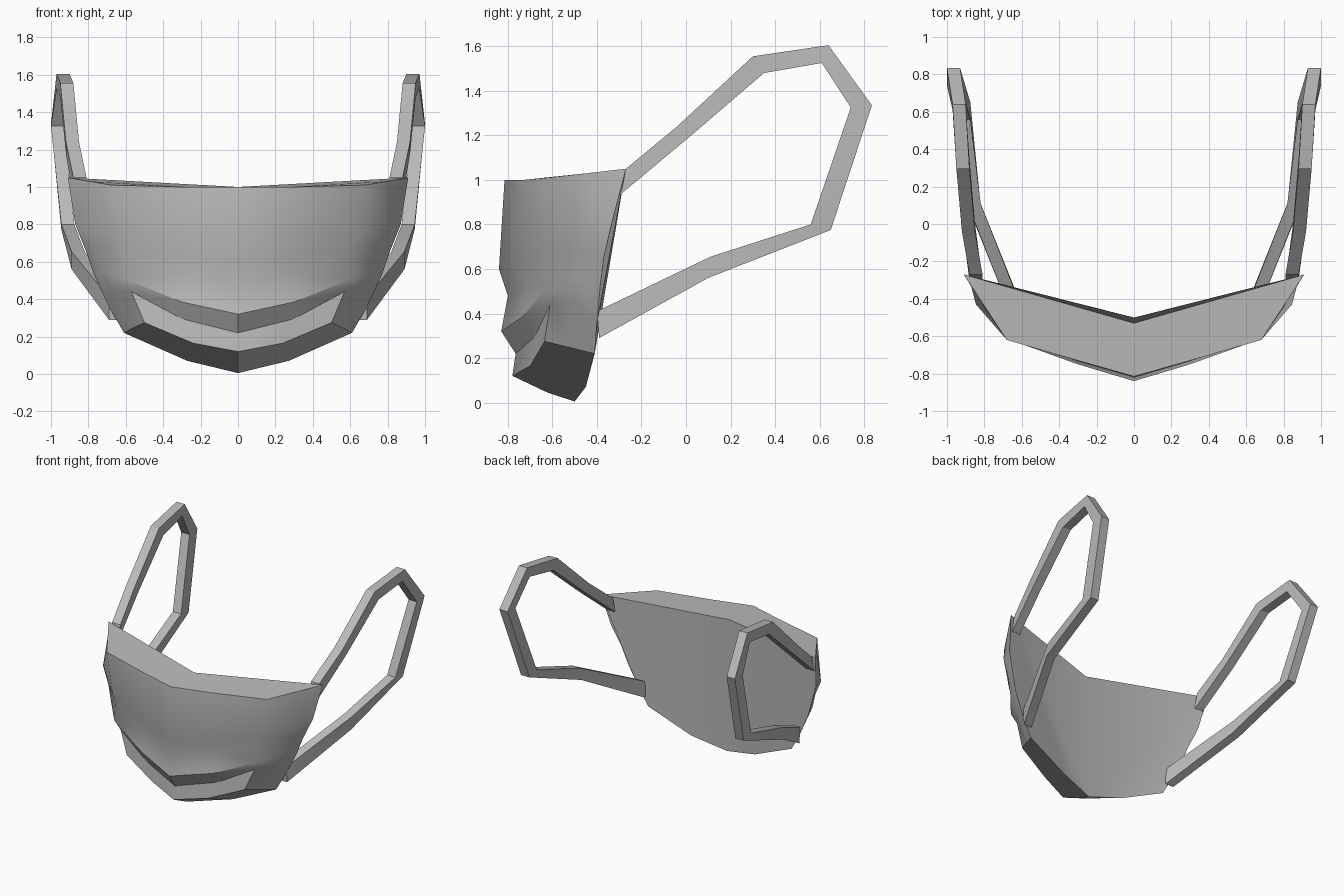
import bpy
import bmesh
from math import radians

# Remove the default cube
default_cube = bpy.data.objects.get("Cube")
if default_cube:
    bpy.data.objects.remove(default_cube, do_unlink=True)

# Single fabric colour
fabric = bpy.data.materials.new("grey_fabric")
fabric.use_nodes = True
fabric_colour = (0.5, 0.5, 0.5, 1)
fabric.diffuse_color = fabric_colour
fabric.node_tree.nodes["Principled BSDF"].inputs["Base Color"].default_value = fabric_colour


def finish_object(name, bm, angle):
    """Turn a bmesh into a shaded, coloured object."""
    bmesh.ops.recalc_face_normals(bm, faces=bm.faces)
    mesh = bpy.data.meshes.new(name)
    bm.to_mesh(mesh)
    bm.free()
    mesh.materials.append(fabric)
    obj = bpy.data.objects.new(name, mesh)
    bpy.context.collection.objects.link(obj)
    bpy.ops.object.select_all(action='DESELECT')
    obj.select_set(True)
    bpy.context.view_layer.objects.active = obj
    bpy.ops.object.shade_smooth_by_angle(angle=radians(angle))
    return obj


def build_mask():
    """Pleated cover: half of it as a grid of columns, then mirrored."""
    # Each column runs top, ridge, valley, ridge, valley, bottom
    centre = [(0, -.815, 1), (0, -.84, .6), (0, -.8, .48),
              (0, -.83, .32), (0, -.765, .22), (0, -.78, .12)]
    middle = [(.3, -.73, 1), (.3, -.75, .64), (.3, -.715, .535),
              (.3, -.735, .385), (.3, -.68, .295), (.24, -.7, .165)]
    cheek = [(.68, -.62, 1.01), (.62, -.635, .71), (.61, -.615, .655),
             (.61, -.63, .51), (.57, -.61, .44), (.5, -.635, .275)]
    side = [(.795, -.445, 1.03), (.845, -.43, .79), (.78, -.46, .68),
            (.74, -.48, .55), (.68, -.5, .45), (.56, -.52, .247)]
    rim = [(.91, -.27, 1.05), (.87, -.335, .8), (.81, -.37, .65),
           (.77, -.385, .53), (.69, -.4, .36), (.61, -.41, .22)]
    bm = bmesh.new()
    columns = [[bm.verts.new(p) for p in column]
               for column in (centre, middle, cheek, side, rim)]

    # Pleated outer surface
    for a, b in zip(columns, columns[1:]):
        for i in range(len(a) - 1):
            bm.faces.new((a[i], a[i + 1], b[i + 1], b[i]))

    # Top, inner and chin surfaces
    inner_top = bm.verts.new((0, -.53, 1))
    chin_back = bm.verts.new((0, -.5, .005))
    chin_front = bm.verts.new((0, -.62, .044))
    jaw = bm.verts.new((.27, -.45, .07))
    bm.faces.new([c[0] for c in columns] + [inner_top])
    bm.faces.new([inner_top] + columns[-1] + [jaw, chin_back])
    bm.faces.new([c[-1] for c in columns] + [jaw, chin_back, chin_front])

    bmesh.ops.mirror(bm, geom=bm.verts[:] + bm.edges[:] + bm.faces[:],
                     axis='X', merge_dist=0.001)
    finish_object("mask_cover", bm, 33)


def build_strap(name, sign):
    """Ear loop: a rectangular section carried through several stations."""
    # Outer y, outer z, inner y, inner z, inner x
    stations = [(-.27, 1.05, -.3, .93, .81), (-.04, 1.24, 0, 1.18, .85),
                (.3, 1.555, .35, 1.48, .88), (.64, 1.605, .61, 1.525, .9),
                (.835, 1.335, .74, 1.325, .93), (.65, .775, .56, .8, .875),
                (.1, .56, .11, .655, .82), (-.39, .29, -.4, .41, .62)]
    width = 0.07
    bm = bmesh.new()
    rings = []
    for oy, oz, iy, iz, x in stations:
        corners = ((x, oy, oz), (x + width, oy, oz),
                   (x + width, iy, iz), (x, iy, iz))
        rings.append([bm.verts.new((sign * px, y, z)) for px, y, z in corners])
    for a, b in zip(rings, rings[1:]):
        for i in range(4):
            j = (i + 1) % 4
            bm.faces.new((a[i], a[j], b[j], b[i]))
    bm.faces.new(rings[0])
    bm.faces.new(rings[-1])
    finish_object(name, bm, 30)


build_mask()
for strap_name, direction in (("left_ear_strap", 1), ("right_ear_strap", -1)):
    build_strap(strap_name, direction)
